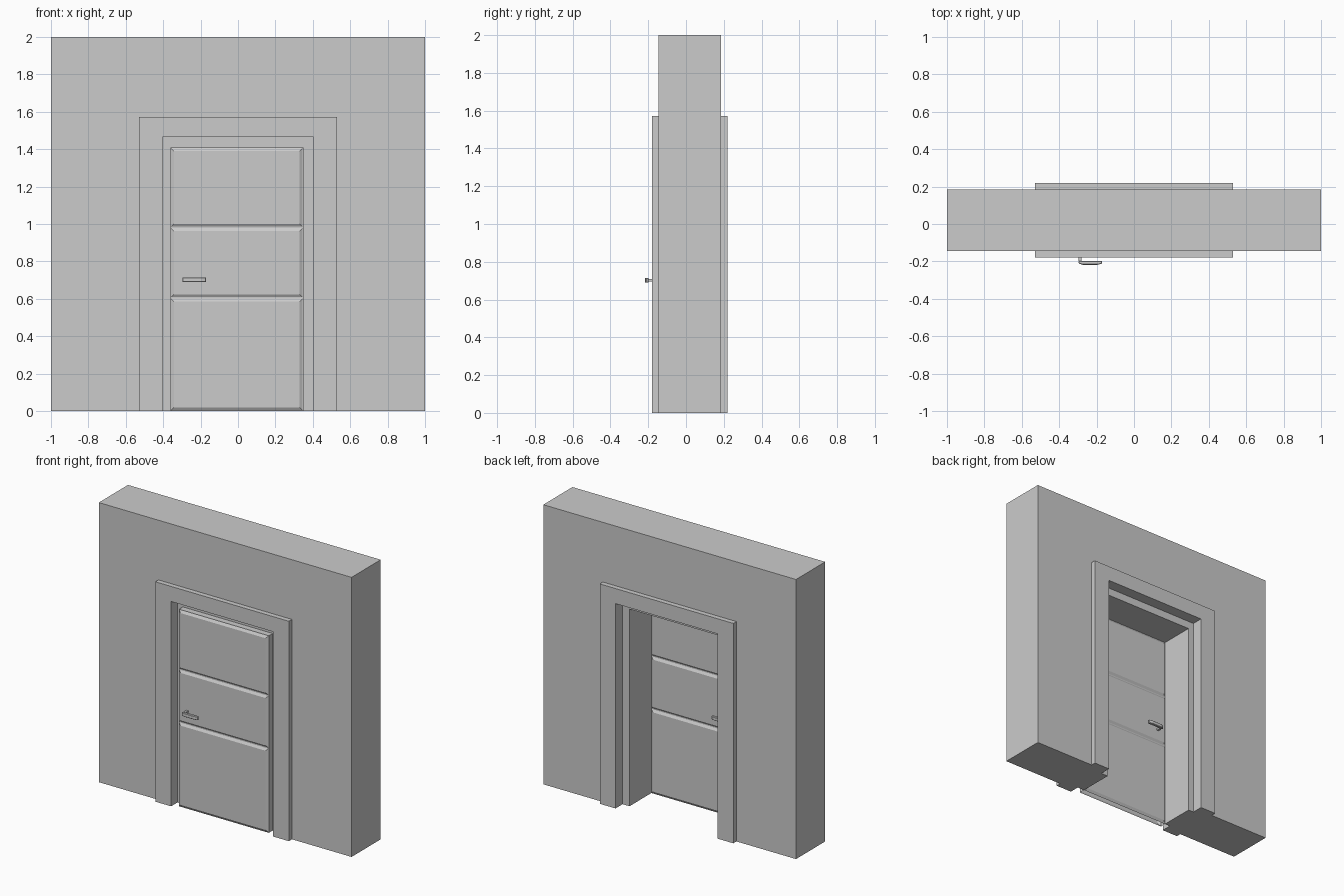
import bpy, bmesh
from mathutils import Vector

if "Cube" in bpy.data.objects:
    bpy.data.objects.remove(bpy.data.objects["Cube"])


def prism(name, points, to3d, offset):
    """Extrude a flat outline by an offset vector."""
    bm = bmesh.new()
    face = bm.faces.new([bm.verts.new(to3d(*p)) for p in points])
    new = bmesh.ops.extrude_face_region(bm, geom=[face])["geom"]
    bmesh.ops.translate(bm, vec=Vector(offset),
                        verts=[g for g in new if isinstance(g, bmesh.types.BMVert)])
    return finish(name, bm)


def finish(name, bm):
    bmesh.ops.recalc_face_normals(bm, faces=bm.faces)
    mesh = bpy.data.meshes.new(name)
    bm.to_mesh(mesh)
    bm.free()
    obj = bpy.data.objects.new(name, mesh)
    bpy.context.collection.objects.link(obj)
    return obj


def portal(name, half, top, left, right, head, y0, y1):
    """Upside-down U with a doorway, running from y0 to y1."""
    pts = [(-half, 0), (-half, top), (half, top), (half, 0),
           (right, 0), (right, head), (left, head), (left, 0)]
    return prism(name, pts, lambda x, z: (x, y0, z), (0, y1 - y0, 0))


# Wall, casings on both faces and the inner jamb the door closes against
L, R, HEAD = -0.362, 0.349, 1.41
portal("wall", 1.0, 2.0, -0.404, 0.404, 1.465, -0.145, 0.185)
portal("front_casing", 0.528, 1.573, -0.404, 0.404, 1.465, -0.18, -0.145)
portal("back_casing", 0.528, 1.573, -0.404, 0.404, 1.465, 0.185, 0.22)
portal("jamb", 0.404, 1.465, L, R, HEAD, -0.107, 0.14)

# Door leaf: three raised panels on each face, open underneath
Y0, Y1 = -0.15, -0.107
bm = bmesh.new()
bmesh.ops.create_cube(bm, size=1)
for v in bm.verts:
    v.co = (R if v.co.x > 0 else L, Y1 if v.co.y > 0 else Y0, HEAD if v.co.z > 0 else 0)
for z in (0.605, 0.982):
    bmesh.ops.bisect_plane(bm, geom=bm.verts[:] + bm.edges[:] + bm.faces[:],
                           plane_co=(0, 0, z), plane_no=(0, 0, 1))
bm.normal_update()
bottom = [f for f in bm.faces if f.normal.z < -0.9]
bmesh.ops.delete(bm, geom=bottom, context='FACES_ONLY')
panels = [f for f in bm.faces if abs(f.normal.y) > 0.9]
bmesh.ops.inset_individual(bm, faces=panels, thickness=0.005)
bmesh.ops.inset_individual(bm, faces=panels, thickness=0.022, depth=0.01)
finish("door", bm)

# Lever handles, one on each side of the door
mid = (Y0 + Y1) / 2
lever = [(-0.297, -0.198), (-0.17, -0.198), (-0.17, -0.212),
         (-0.195, -0.218), (-0.275, -0.218), (-0.297, -0.21)]
stem = [(-0.296, -0.199), (-0.281, -0.199), (-0.281, -0.155), (-0.296, -0.155)]
for side, flip in (("front", False), ("back", True)):
    for part, pts, z0, z1 in (("lever", lever, 0.689, 0.715), ("stem", stem, 0.695, 0.709)):
        obj = prism(f"{side}_{part}", pts,
                    lambda x, y: (x, 2 * mid - y if flip else y, z0), (0, 0, z1 - z0))
        if part == "lever":
            bev = obj.modifiers.new("soft_edges", 'BEVEL')
            bev.width = 0.003
            bev.segments = 1
